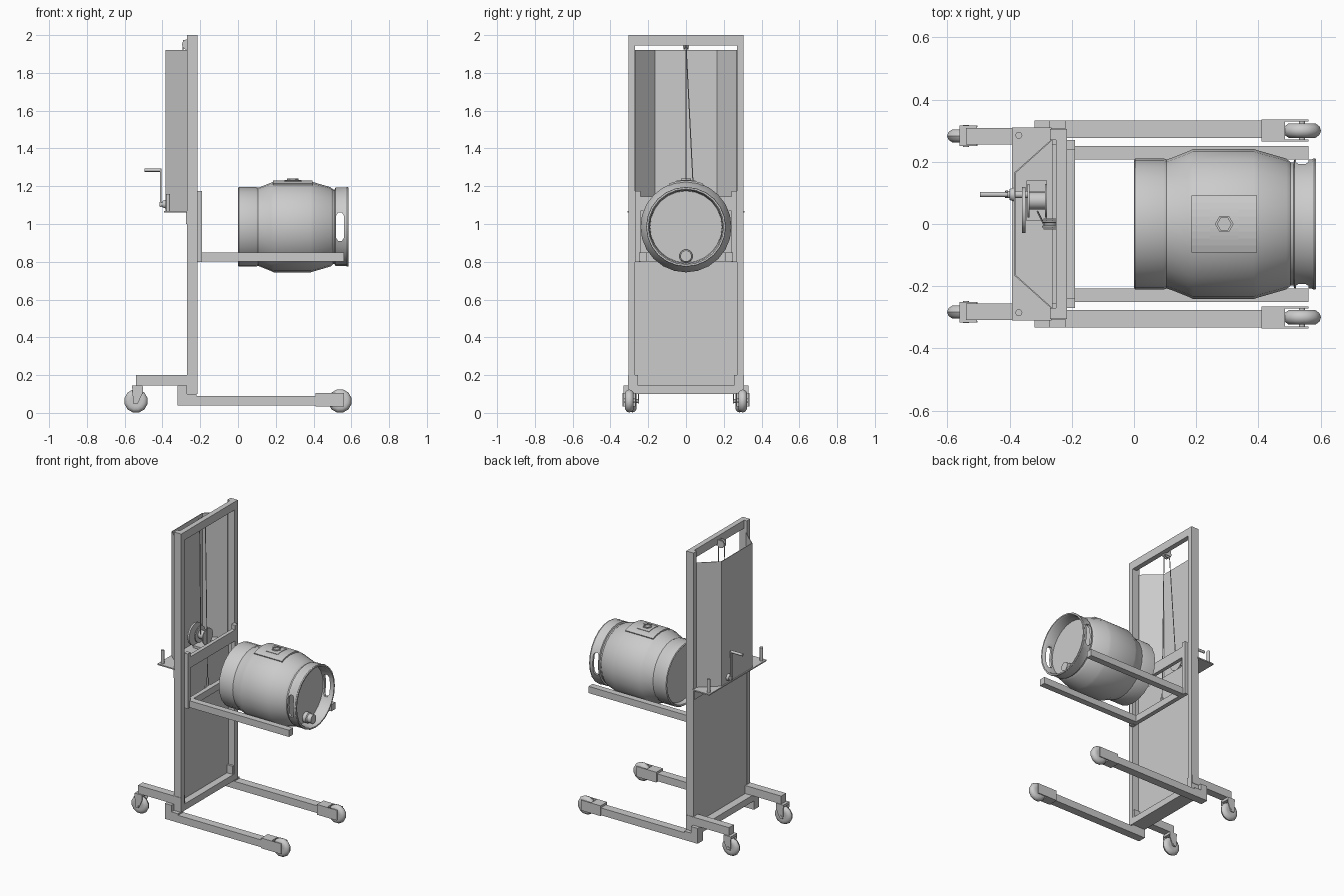
import bpy, bmesh, math
from mathutils import Vector, Matrix

if "Cube" in bpy.data.objects:
    bpy.data.objects.remove(bpy.data.objects["Cube"])


def finish(name, bm, angle=None):
    bmesh.ops.recalc_face_normals(bm, faces=bm.faces)
    me = bpy.data.meshes.new(name)
    bm.to_mesh(me)
    bm.free()
    ob = bpy.data.objects.new(name, me)
    bpy.context.collection.objects.link(ob)
    if angle:
        bpy.ops.object.select_all(action='DESELECT')
        ob.select_set(True)
        bpy.context.view_layer.objects.active = ob
        bpy.ops.object.shade_smooth_by_angle(angle=math.radians(angle))
    return ob


def box(name, x0, x1, y0, y1, z0, z1):
    bm = bmesh.new()
    bmesh.ops.create_cube(bm, size=1)
    for v in bm.verts:
        v.co = ((x0 + x1) / 2 + v.co.x * (x1 - x0), (y0 + y1) / 2 + v.co.y * (y1 - y0),
                (z0 + z1) / 2 + v.co.z * (z1 - z0))
    return finish(name, bm)


def prism(name, pts, vec, place):
    """Extrude a 2D outline; place maps (u, v) to 3D."""
    bm = bmesh.new()
    f = bm.faces.new([bm.verts.new(place(*p)) for p in pts])
    r = bmesh.ops.extrude_face_region(bm, geom=[f])
    bmesh.ops.translate(bm, vec=vec, verts=[g for g in r['geom'] if isinstance(g, bmesh.types.BMVert)])
    return finish(name, bm)


def lathe(name, prof, origin, axis='X', n=16, angle=35, phase=0.5):
    """Spin (distance, radius) points round an axis; open ends are capped."""
    bm = bmesh.new()
    rings = []
    for a, r in prof:
        ring = []
        for i in range(n):
            t = 2 * math.pi * (i + phase) / n
            c, s = r * math.cos(t), r * math.sin(t)
            p = {'X': (a, c, s), 'Y': (c, a, s), 'Z': (c, s, a)}[axis]
            ring.append(bm.verts.new(Vector(origin) + Vector(p)))
        rings.append(ring)
    for A, B in zip(rings, rings[1:]):
        for i in range(n):
            j = (i + 1) % n
            bm.faces.new((A[i], A[j], B[j], B[i]))
    bm.faces.new(rings[0])
    bm.faces.new(rings[-1])
    return finish(name, bm, angle)


def rod(name, p, q, r, n=10):
    p, q = Vector(p), Vector(q)
    bm = bmesh.new()
    rot = (q - p).to_track_quat('Z', 'Y').to_matrix().to_4x4()
    bmesh.ops.create_cone(bm, cap_ends=True, segments=n, radius1=r, radius2=r, depth=(q - p).length,
                          matrix=Matrix.Translation((p + q) / 2) @ rot)
    return finish(name, bm, 40)


def ybox(name, s, x0, x1, y0, y1, z0, z1):
    return box(name, x0, x1, min(s * y0, s * y1), max(s * y0, s * y1), z0, z1)


def wheel(name, x, y, half):
    lathe(name, [(-half, .03), (-half, .045), (-half * .6, .058), (0, .063), (half * .6, .058),
                 (half, .045), (half, .03)], (x, y, .063), 'Y', 12, 40)


# Parts repeated on both sides
for s, side in ((-1, 'near'), (1, 'far')):
    ybox('mast_post_' + side, s, -.27, -.215, .27, .305, .1, 2)
    # front leg with wheel bracket
    prism('front_leg_' + side, [(-.32, .04), (.42, .04), (.42, .09), (-.22, .09), (-.22, .1), (-.27, .1),
                                (-.27, .145), (-.32, .145)], (0, s * .056, 0),
          lambda u, v: (u, s * .276, v))
    ybox('leg_socket_' + side, s, .41, .485, .265, .335, .035, .105)
    ybox('wheel_plate_inner_' + side, s, .48, .56, .265, .271, .035, .105)
    ybox('wheel_plate_outer_' + side, s, .48, .56, .329, .335, .035, .105)
    wheel('front_wheel_' + side, .54, s * .3, .023)
    rod('front_axle_' + side, (.54, s * .265, .065), (.54, s * .335, .065), .01)
    # rear arm with caster
    ybox('rear_arm_' + side, s, -.54, -.22, .255, .308, .145, .2)
    wheel('caster_wheel_' + side, -.54, s * .283, .021)
    ybox('caster_top_' + side, s, -.56, -.505, .25, .316, .128, .145)
    for y in (.25, .311):
        prism('caster_fork_' + side, [(-.555, .05), (-.53, .05), (-.503, .11), (-.503, .14), (-.56, .14)],
              (0, s * .005, 0), lambda u, v: (u, s * y, v))
    rod('caster_axle_' + side, (-.54, s * .248, .063), (-.54, s * .318, .063), .01)
    # carriage and forks
    ybox('carriage_post_' + side, s, -.218, -.19, .24, .27, .8, 1.175)
    ybox('fork_' + side, s, -.215, .56, .207, .25, .802, .848)
    # push grips on the shelf
    rod('grip_' + side, (-.37, s * .285, 1.07), (-.37, s * .285, 1.16), .011, 12)

# Mast cross members and lower panel
box('mast_top_bar', -.25, -.215, -.305, .305, 1.945, 2)
box('mast_bottom_bar', -.27, -.215, -.275, .275, .1, .145)
box('rear_cross_bar', -.32, -.27, -.276, .276, .1, .145)
box('lower_panel', -.268, -.262, -.272, .272, .14, 1.07)
box('carriage_upper_bar', -.215, -.19, -.245, .245, 1.07, 1.145)
box('carriage_lower_bar', -.22, -.19, -.245, .245, .802, .848)

# Upper guard: folded sheet, and winch shelf below it
fold = [(-.265, -.272), (-.385, -.165), (-.385, .165), (-.265, .272)]
inner = [(-.265, .267), (-.381, .163), (-.381, -.163), (-.265, -.267)]
prism('upper_guard', fold + inner, (0, 0, .85), lambda u, v: (u, v, 1.07))
box('winch_shelf', -.392, -.265, -.31, .31, 1.062, 1.07)
box('shelf_flange', -.276, -.27, -.3, .3, 1.0, 1.065)

# Winch: drum with flanges, gear, crank
lathe('winch_drum', [(0, .055), (.006, .055), (.006, .028), (.056, .028), (.056, .055), (.062, .055)],
      (-.342, .075, 1.14), 'X', 20)
lathe('winch_gear', [(0, .075), (.012, .075)], (-.36, .045, 1.15), 'X', 20)
box('winch_bracket', -.345, -.28, .01, .14, 1.07, 1.085)
rod('crank_shaft', (-.415, .095, 1.105), (-.28, .095, 1.105), .012)
lathe('crank_hub', [(0, .018), (.02, .025)], (-.4, .095, 1.105), 'X', 12)
prism('crank_arm', [(.083, 1.09), (.107, 1.09), (.103, 1.29), (.087, 1.29)], (.008, 0, 0),
      lambda u, v: (-.413, u, v))
rod('crank_grip', (-.495, .095, 1.285), (-.405, .095, 1.285), .009)

# Pulley and cable
lathe('pulley', [(-.012, .028), (-.006, .028), (-.003, .02), (.003, .02), (.006, .028), (.012, .028)],
      (-.268, 0, 1.95), 'Y', 16)
for y in (-.017, .013):
    box('pulley_bracket', -.29, -.24, y, y + .004, 1.935, 1.975)
rod('winch_cable', (-.29, 0, 1.95), (-.31, .04, 1.16), .003, 6)
rod('lift_cable', (-.246, 0, 1.95), (-.23, 0, .88), .003, 6)
rod('cable_end', (-.23, 0, .9), (-.23, 0, .83), .009, 8)
box('cable_anchor', -.24, -.19, -.02, .02, .82, .848)

# Keg body, lying along x with recessed ends
KZ = .985
keg = lathe('keg_body', [(.03, .19), (.004, .198), (0, .204), (.004, .211), (.095, .211), (.105, .207),
                         (.12, .212), (.175, .234), (.19, .241), (.385, .241), (.4, .236), (.49, .21), (.503, .198),
                         (.512, .198), (.516, .208), (.572, .208), (.578, .211), (.585, .209), (.585, .2),
                         (.575, .194), (.51, .19)], (0, 0, KZ), 'X', 24, 30, 0)

# Hand holes through the skirt
hole = [(.52, -.06), (.53, -.075), (.55, -.075), (.56, -.06), (.56, .06), (.55, .075), (.53, .075), (.52, .06)]
cut = prism('hand_hole_cutter', hole, (0, .6, 0), lambda u, v: (u, -.3, KZ + v))
cut.hide_render = True
cut.hide_set(True)
mod = keg.modifiers.new('hand_holes', 'BOOLEAN')
mod.operation, mod.object, mod.solver = 'DIFFERENCE', cut, 'EXACT'


def saddle(name, x0, x1, half, r0, r1, n=8):
    """Curved pad lying on the top of the keg."""
    arc = [math.pi / 2 + half * (2 * i / n - 1) for i in range(n + 1)]
    pts = [(r1 * math.cos(t), r1 * math.sin(t)) for t in arc]
    pts += [(r0 * math.cos(t), r0 * math.sin(t)) for t in reversed(arc)]
    prism(name, pts, (x1 - x0, 0, 0), lambda u, v: (x0, u, KZ + v))


# Filling point on top and valve on the end
saddle('keg_saddle', .185, .395, .38, .225, .246)
saddle('keg_bung_pad', .245, .335, .2, .23, .249)
lathe('keg_bung', [(0, .03), (.012, .03), (.012, .022), (.006, .022)], (.29, 0, KZ + .243), 'Z', 6, 20, 0)
lathe('keg_tap_valve', [(0, .036), (.03, .036), (.035, .03), (.065, .03)], (.505, 0, .83), 'X', 12)
